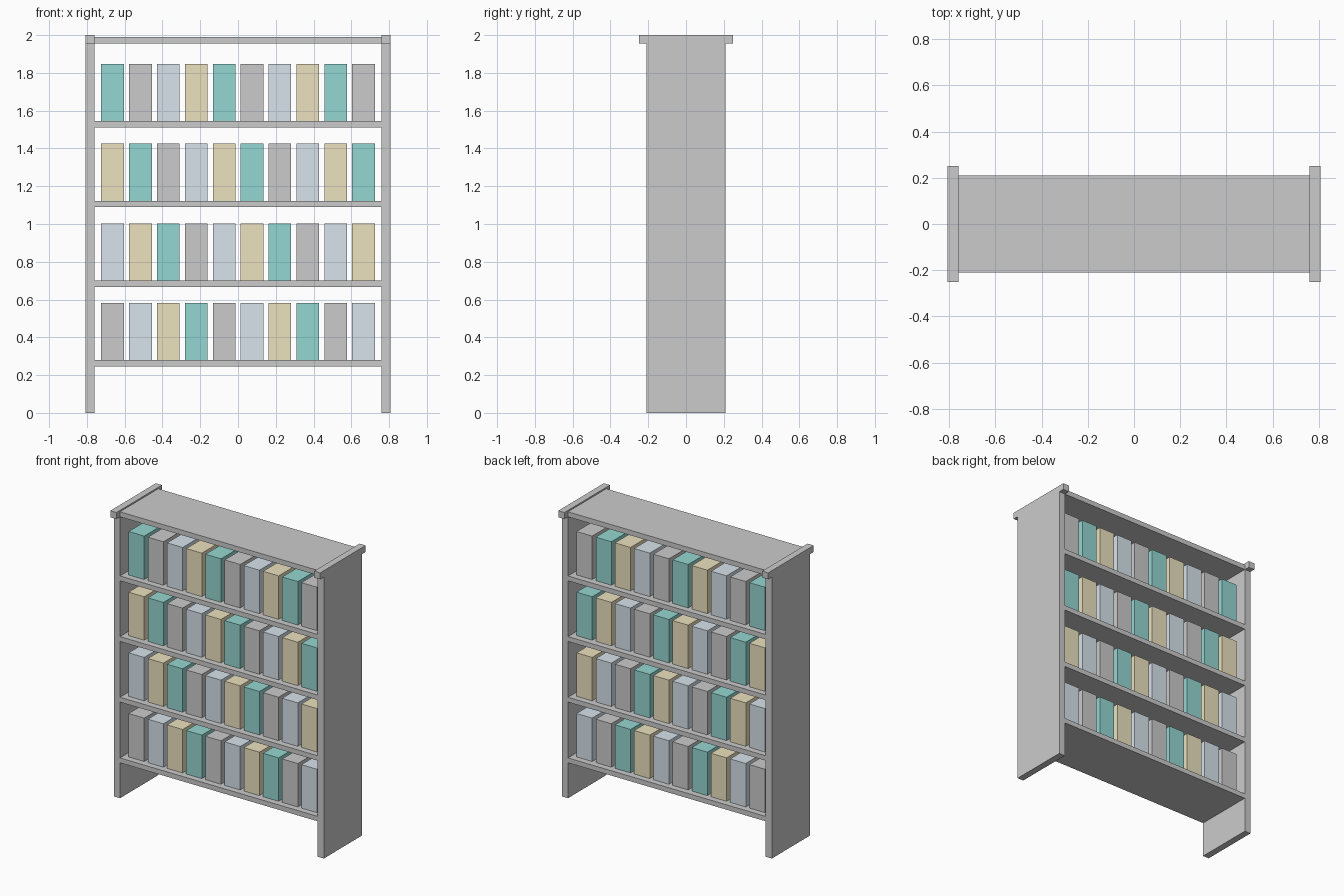
import bpy, bmesh

if "Cube" in bpy.data.objects:
    bpy.data.objects.remove(bpy.data.objects["Cube"])


def make_object(name, bm, color=None):
    bmesh.ops.recalc_face_normals(bm, faces=bm.faces)
    mesh = bpy.data.meshes.new(name)
    bm.to_mesh(mesh)
    bm.free()
    obj = bpy.data.objects.new(name, mesh)
    bpy.context.collection.objects.link(obj)
    if color:
        mesh.materials.append(color)
    return obj


def box(name, x0, x1, y0, y1, z0, z1, color=None):
    bm = bmesh.new()
    bmesh.ops.create_cube(bm, size=1)
    bmesh.ops.scale(bm, vec=(x1 - x0, y1 - y0, z1 - z0), verts=bm.verts)
    bmesh.ops.translate(bm, vec=((x0 + x1) / 2, (y0 + y1) / 2, (z0 + z1) / 2), verts=bm.verts)
    return make_object(name, bm, color)


def material(name, rgb):
    mat = bpy.data.materials.new(name)
    mat.diffuse_color = (*rgb, 1)
    mat.use_nodes = True
    mat.node_tree.nodes["Principled BSDF"].inputs["Base Color"].default_value = mat.diffuse_color
    return mat


OUTER, INNER = 0.807, 0.76
DEPTH, CAP_DEPTH, CAP_Z = 0.21, 0.25, 1.955

# Side panels: T-shaped profile with an overhanging cap, extruded across x
half = [(DEPTH, 0), (DEPTH, CAP_Z), (CAP_DEPTH, CAP_Z), (CAP_DEPTH, 2)]
profile = half + [(-y, z) for y, z in reversed(half)]
for side, x0 in (("left", -OUTER), ("right", INNER)):
    bm = bmesh.new()
    face = bm.faces.new([bm.verts.new((x0, y, z)) for y, z in profile])
    ext = bmesh.ops.extrude_face_region(bm, geom=[face], use_keep_orig=True)
    verts = [g for g in ext["geom"] if isinstance(g, bmesh.types.BMVert)]
    bmesh.ops.translate(bm, vec=(OUTER - INNER, 0, 0), verts=verts)
    make_object(side + "_side_panel", bm)

# Top board, slightly below the caps
box("top_board", -INNER, INNER, -DEPTH, DEPTH, CAP_Z, 1.99)

# Book colours repeat in a cycle that shifts by one on each shelf
colors = [
    material("grey_cover", (0.68, 0.68, 0.67)),
    material("blue_cover", (0.68, 0.77, 0.83)),
    material("yellow_cover", (0.84, 0.76, 0.52)),
    material("teal_cover", (0.30, 0.68, 0.64)),
]

# Shelves with a row of ten books each
for row in range(4):
    top = 0.28 + 0.4215 * row
    box(f"shelf_{row + 1}", -INNER, INNER, -DEPTH, DEPTH, top - 0.034, top)
    for i in range(10):
        x = -0.664 + 0.1476 * i
        box(f"book_{row + 1}_{i + 1}", x - 0.06, x + 0.06, -0.167, 0.167,
            top, top + 0.302, colors[(row + i) % 4])
